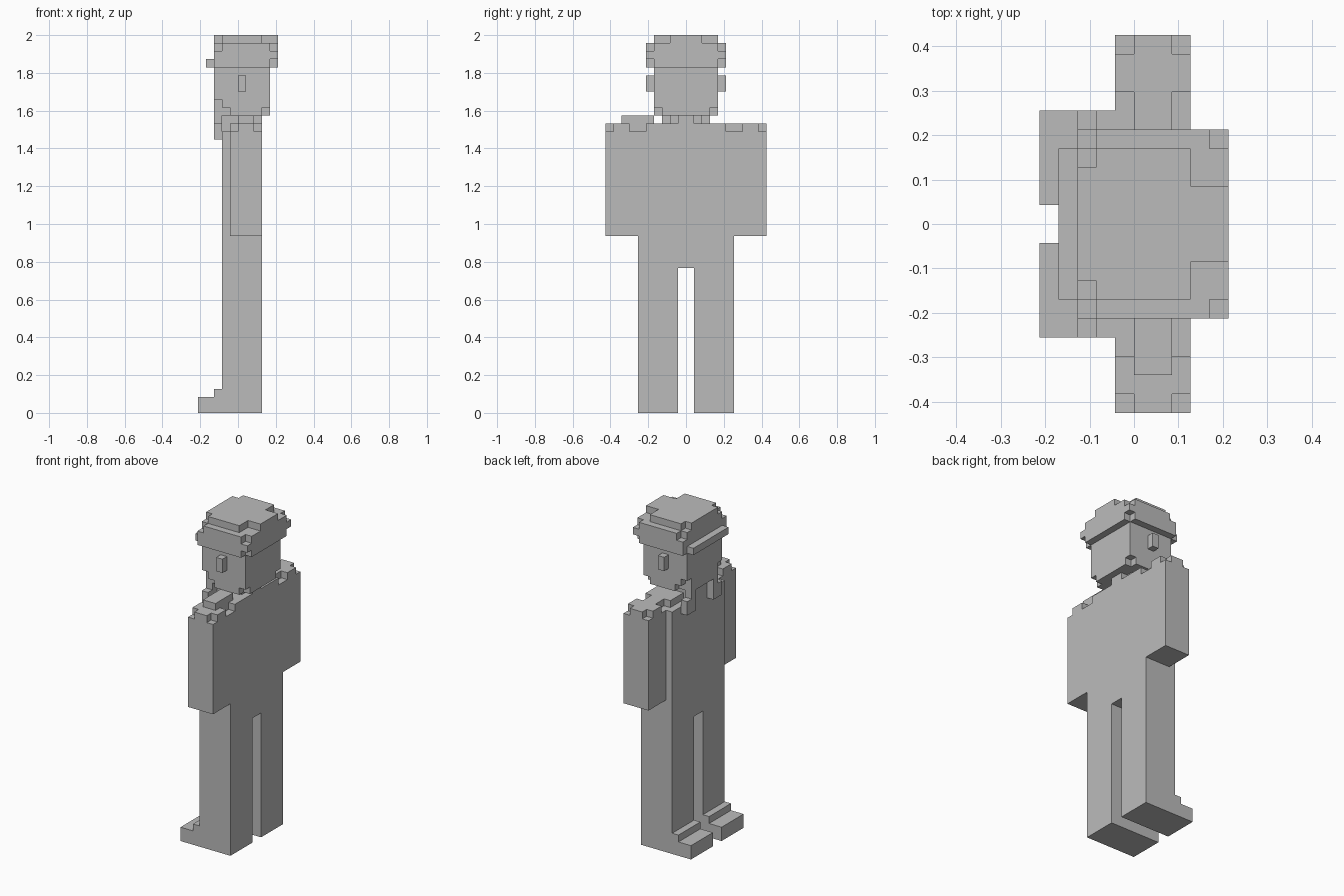
import bpy, bmesh
from mathutils import Vector

if "Cube" in bpy.data.objects:
    bpy.data.objects.remove(bpy.data.objects["Cube"], do_unlink=True)

U = 2 / 47  # one block

grey = bpy.data.materials.new("plain_grey")
grey.use_nodes = True
grey.diffuse_color = (0.5, 0.5, 0.5, 1)
grey.node_tree.nodes["Principled BSDF"].inputs["Base Color"].default_value = (0.5, 0.5, 0.5, 1)

parts = {}


def block(x, y, z):
    """All cells of a box given as ranges of block units."""
    return {(i, j, k) for i in range(*x) for j in range(*y) for k in range(*z)}


def pair(x, y, z):
    """A box and its mirror image across y."""
    return block(x, y, z) | block(x, (-y[1], -y[0]), z)


def part(name, add, cut=()):
    parts[name] = set(add) - set(cut)


# Legs and stepped shoes, one of each per side
for side, y in (("left", (-6, -1)), ("right", (1, 6))):
    part(side + "_leg", block((-2, 3), y, (0, 18)))
    part(side + "_shoe", block((-5, -2), y, (0, 2)) | block((-3, -2), y, (2, 3)))

# Torso with a lower front layer and shoulder notches
notches = pair((2, 3), (5, 7), (35, 36)) | pair((-1, 0), (5, 7), (35, 36))
part("torso", block((-1, 3), (-6, 6), (18, 36)) | block((-2, -1), (-6, 6), (18, 35)), notches)

# Arms with chipped shoulder corners
chips = notches | pair((2, 3), (9, 10), (35, 36)) | pair((-1, 0), (9, 10), (35, 36))
for side, y in (("left", (-10, -6)), ("right", (6, 10))):
    part(side + "_arm", block((-1, 3), y, (22, 36)), chips)

# Shoulder pad, neck and collar
part("shoulder_pad", block((0, 2), (-8, -4), (36, 37)))
part("neck", block((-2, 3), (-2, 2), (35, 37)), pair((2, 3), (1, 2), (36, 37)))
part("collar", pair((-3, -2), (2, 4), (34, 36)) | pair((-3, -2), (2, 3), (36, 37)))

# Head with a rounded jaw
jaw = (pair((-3, -2), (3, 4), (37, 39)) | pair((-2, -1), (3, 4), (37, 38))
       | pair((3, 4), (3, 4), (37, 38)))
part("head", block((-3, 4), (-4, 4), (37, 43)), jaw)
part("ears", pair((0, 1), (4, 5), (40, 42)))

# Hat band, crown and visor
band_cut = (pair((4, 5), (4, 5), (43, 44)) | pair((4, 5), (4, 5), (45, 46))
            | pair((-3, -2), (4, 5), (45, 46)))
part("hat_band", block((-3, 5), (-5, 5), (43, 46)), band_cut)
part("hat_crown", block((-3, 3), (-4, 4), (46, 47)) | block((3, 5), (-2, 2), (46, 47)),
     pair((-3, -2), (3, 4), (46, 47)))
part("hat_visor", block((-4, -3), (-4, 4), (43, 44)))

# Skin every part with its exposed faces only
solid = set().union(*parts.values())
axes = [Vector(a) for a in ((1, 0, 0), (0, 1, 0), (0, 0, 1))]
for name, cells in parts.items():
    bm = bmesh.new()
    for cell in sorted(cells):
        centre = Vector(cell) + Vector((0.5, 0.5, 0.5))
        for a in range(3):
            for sign in (1, -1):
                n = axes[a] * sign
                if tuple(int(c) for c in Vector(cell) + n) in solid:
                    continue
                s, t = axes[(a + 1) % 3], axes[(a + 2) % 3] * sign
                ring = (s + t, t - s, -s - t, s - t)
                bm.faces.new([bm.verts.new((centre + (n + r) / 2) * U) for r in ring])
    bmesh.ops.remove_doubles(bm, verts=bm.verts, dist=U / 100)
    bmesh.ops.dissolve_limit(bm, angle_limit=0.01, verts=bm.verts, edges=bm.edges)
    mesh = bpy.data.meshes.new(name)
    bm.to_mesh(mesh)
    bm.free()
    mesh.materials.append(grey)
    bpy.context.collection.objects.link(bpy.data.objects.new(name, mesh))
